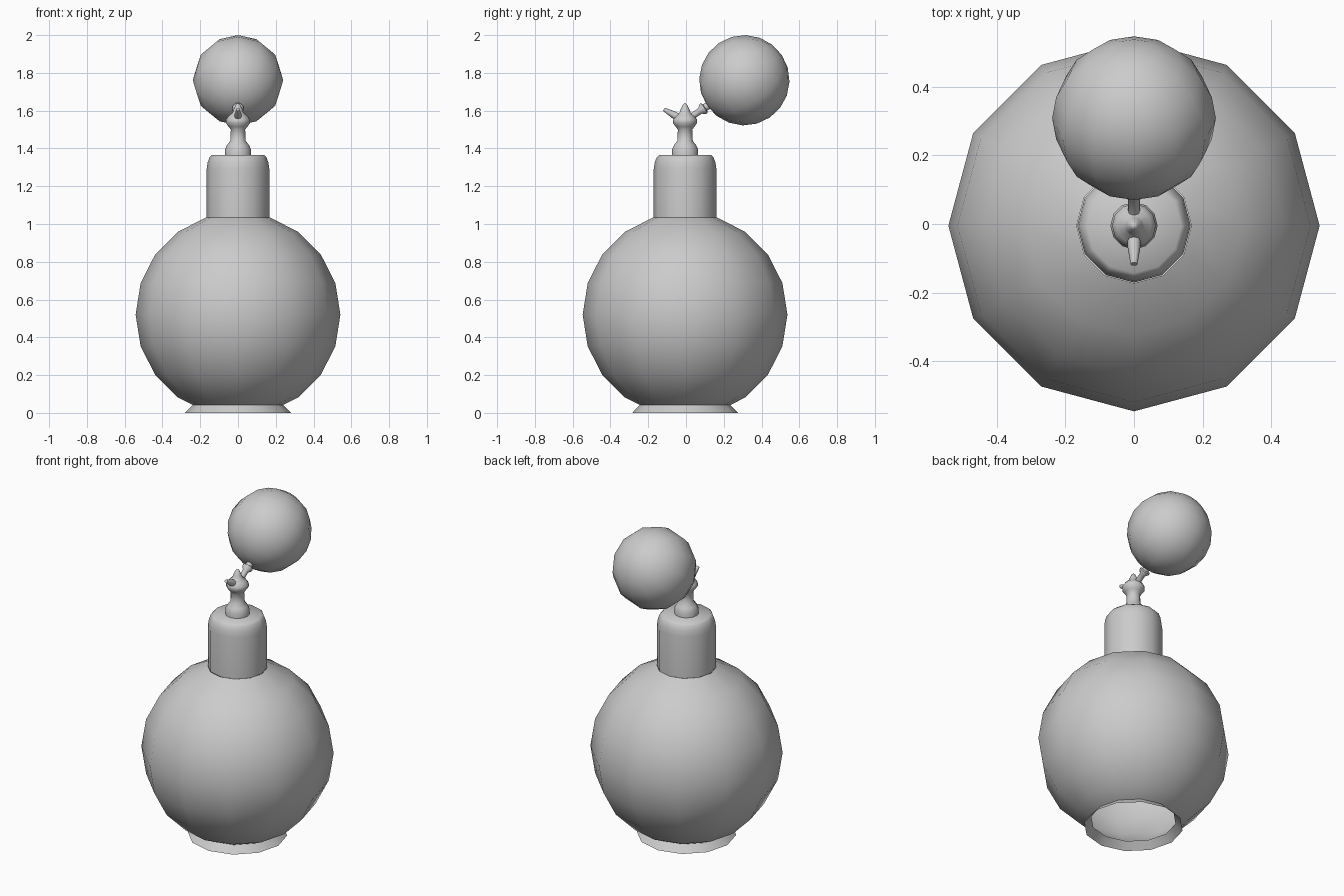
import bpy, bmesh, math
from mathutils import Matrix, Vector

cube = bpy.data.objects.get("Cube")
if cube:
    bpy.data.objects.remove(cube, do_unlink=True)

mat = bpy.data.materials.new("plain_grey")
mat.use_nodes = True
GREY = (0.6, 0.6, 0.6, 1.0)
mat.diffuse_color = GREY
mat.node_tree.nodes["Principled BSDF"].inputs["Base Color"].default_value = GREY

AXIS_Y = -0.005
SIDES = 12


def lathe(name, profile, origin=(0, AXIS_Y, 0), tilt=0.0, sides=SIDES):
    """Revolve (radius, height) points, then tilt the axis about x (degrees)."""
    bm = bmesh.new()
    verts = [bm.verts.new((r, 0, z)) for r, z in profile]
    edges = [bm.edges.new(pair) for pair in zip(verts, verts[1:])]
    bmesh.ops.spin(bm, geom=verts + edges, axis=(0, 0, 1), cent=(0, 0, 0),
                   angle=math.tau, steps=sides, use_merge=False)
    bmesh.ops.remove_doubles(bm, verts=bm.verts, dist=0.0005)
    bmesh.ops.recalc_face_normals(bm, faces=bm.faces)
    bm.transform(Matrix.Translation(Vector(origin))
                 @ Matrix.Rotation(math.radians(tilt), 4, 'X'))
    mesh = bpy.data.meshes.new(name)
    bm.to_mesh(mesh)
    bm.free()
    mesh.materials.append(mat)
    obj = bpy.data.objects.new(name, mesh)
    bpy.context.collection.objects.link(obj)
    bpy.ops.object.select_all(action='DESELECT')
    obj.select_set(True)
    bpy.context.view_layer.objects.active = obj
    bpy.ops.object.shade_smooth_by_angle(angle=math.radians(50))
    return obj


def arc(radius, centre_z, start, end, step=18):
    """Points on a sphere's profile between two elevations in degrees."""
    return [(radius * math.cos(math.radians(a)),
             centre_z + radius * math.sin(math.radians(a)))
            for a in range(start, end + 1, step)]


# Round bottle, open underneath, and its flared foot
lathe("bottle_body", [(0.24, 0.042)] + arc(0.542, 0.52, -54, 72))
lathe("foot_ring", [(0.28, 0), (0.24, 0.042)])

# Cap with a rounded shoulder
lathe("cap", [(0.166, 1.035), (0.166, 1.29), (0.161, 1.325),
              (0.151, 1.352), (0.138, 1.365), (0, 1.365)])

# Turned stem with a ball and pointed finial
lathe("stem", [(0.069, 1.36), (0.069, 1.395), (0.058, 1.418), (0.041, 1.44),
               (0.038, 1.5), (0.05, 1.515), (0.064, 1.535), (0.064, 1.552),
               (0.05, 1.572), (0.03, 1.588), (0.024, 1.605),
               (0.012, 1.63), (0, 1.643)])

# Spray nozzle in front, squeeze-bulb tube and collar behind
BALL = (0, AXIS_Y, 1.545)
lathe("nozzle", [(0.02, 0.04), (0.019, 0.07), (0.01, 0.128), (0, 0.128)],
      BALL, 61, 8)
BACK_TILT = -56
lathe("bulb_tube", [(0.017, 0.03), (0.017, 0.095), (0.031, 0.113),
                    (0.031, 0.123), (0.02, 0.128), (0.02, 0.17)],
      BALL, BACK_TILT)
lathe("squeeze_bulb", arc(0.239, 0, -90, 90), (0, 0.309, 1.761), BACK_TILT)
